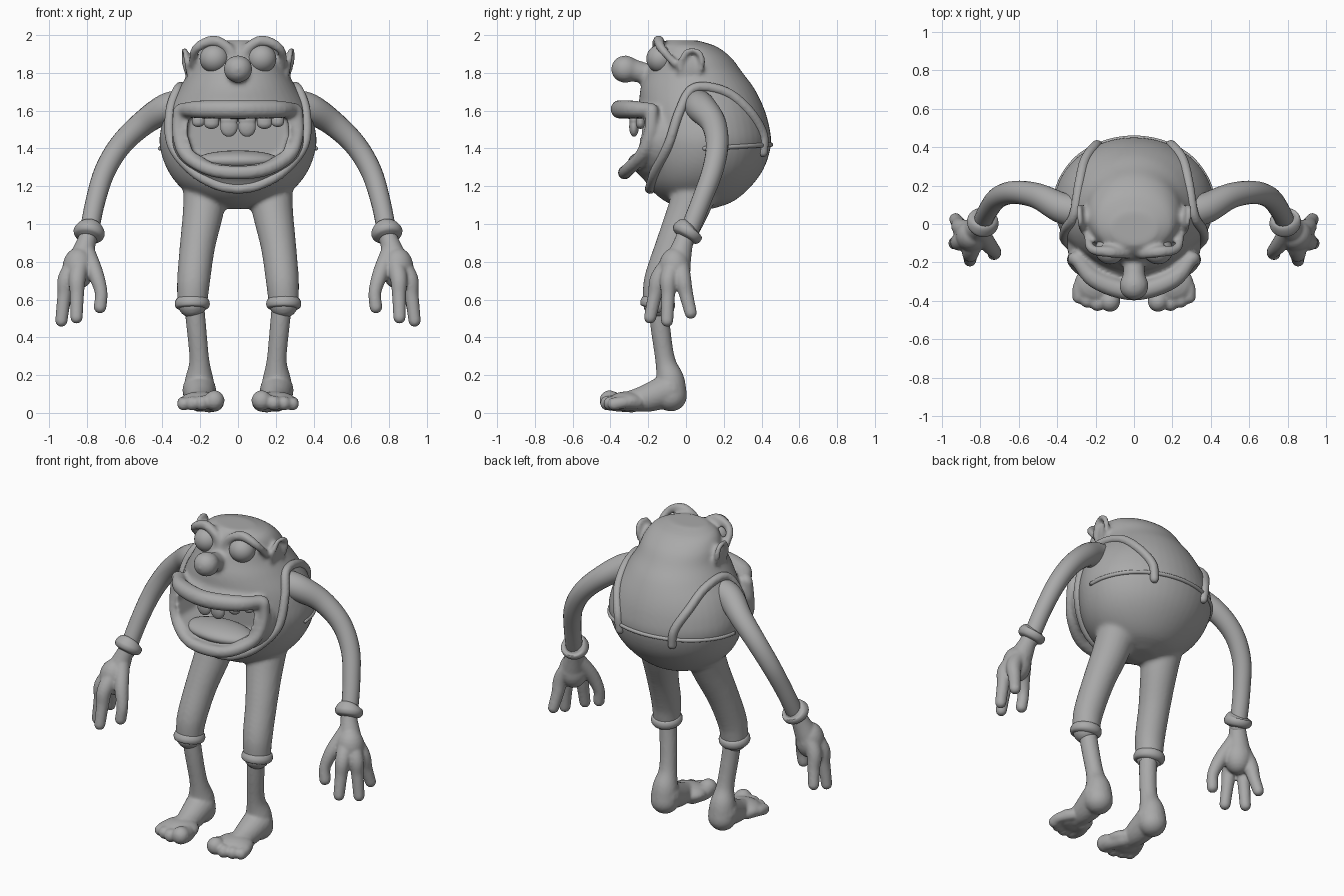
import bpy, bmesh, math
from mathutils import Vector, Matrix

cube = bpy.data.objects.get("Cube")
if cube:
    bpy.data.objects.remove(cube, do_unlink=True)

GREY = (0.4, 0.4, 0.4, 1)
clay = bpy.data.materials.new("clay_grey")
clay.use_nodes = True
clay.diffuse_color = GREY
clay.node_tree.nodes["Principled BSDF"].inputs["Base Color"].default_value = GREY


def spline(rows, steps=6):
    """Smooth curve through rows of any width."""
    p = [Vector(r) for r in rows]
    p = [p[0] * 2 - p[1]] + p + [p[-1] * 2 - p[-2]]
    out = []
    for a, b, c, d in zip(p, p[1:], p[2:], p[3:]):
        for i in range(steps):
            t = i / steps
            out.append(b + (c - a) * (t / 2) + (a * 2 - b * 5 + c * 4 - d) * (t * t / 2)
                       + (b * 3 - a - c * 3 + d) * (t ** 3 / 2))
    return out + [p[-2]]


def skin(bm, rings):
    """Closed shell through a list of point rings."""
    vs = [[bm.verts.new(q) for q in ring] for ring in rings]
    n = len(vs[0])
    for a, b in zip(vs, vs[1:]):
        for i in range(n):
            j = (i + 1) % n
            bm.faces.new((a[i], a[j], b[j], b[i]))
    bm.faces.new(vs[0][::-1])
    bm.faces.new(vs[-1])


def ball(bm, center, scale, seg=24):
    m = Matrix.Translation(center) @ Matrix.Diagonal((*scale, 1))
    bmesh.ops.create_uvsphere(bm, u_segments=seg, v_segments=seg // 2, radius=1, matrix=m)


def tube(bm, rows, round_ends=True, n=20):
    """Tapered tube through (x, y, z, radius) rows."""
    pts = spline(rows)
    pos = [Vector(q[:3]) for q in pts]
    side, rings = Vector((0.31, 0.95, 0.05)), []
    for i, q in enumerate(pts):
        t = (pos[min(i + 1, len(pos) - 1)] - pos[max(i - 1, 0)]).normalized()
        side = (side - t * side.dot(t)).normalized()
        up = t.cross(side)
        rings.append([pos[i] + (side * math.cos(a) + up * math.sin(a)) * q[3]
                      for a in (math.tau * k / n for k in range(n))])
    skin(bm, rings)
    if round_ends:
        for q in (pts[0], pts[-1]):
            ball(bm, q[:3], [q[3]] * 3, 16)


def flip(rows):
    return [(-r[0], *r[1:]) for r in rows]


def both(bm, rows):
    tube(bm, rows)
    tube(bm, flip(rows))


def across(bm, rows):
    """Tube that runs from the left side over x = 0 to the right side."""
    tube(bm, rows + flip(rows[:-1])[::-1])


def finish(name, bm, voxel=0, smooth=0, mirror=False, cutter=None):
    bmesh.ops.recalc_face_normals(bm, faces=bm.faces[:])
    for f in bm.faces:
        f.smooth = True
    me = bpy.data.meshes.new(name)
    bm.to_mesh(me)
    bm.free()
    me.materials.append(clay)
    ob = bpy.data.objects.new(name, me)
    bpy.context.collection.objects.link(ob)

    def remesh():
        m = ob.modifiers.new("fuse", "REMESH")
        m.mode, m.voxel_size, m.use_smooth_shade = "VOXEL", voxel, True
    if voxel:
        remesh()
    if cutter:
        m = ob.modifiers.new("mouth_hole", "BOOLEAN")
        m.operation, m.object, m.solver = "DIFFERENCE", cutter, "EXACT"
        remesh()
    if smooth:
        m = ob.modifiers.new("soften", "SMOOTH")
        m.factor, m.iterations = 0.5, smooth
    if mirror:
        ob.modifiers.new("mirror", "MIRROR")
    return ob


# Mouth cutter
half = [(0, 1.555), (.2, 1.56), (.26, 1.565), (.27, 1.48), (.24, 1.385), (.14, 1.325), (0, 1.31)]
outline = half + [(-x, z) for x, z in half[-2:0:-1]]
bm = bmesh.new()
skin(bm, [[(x, y, z) for x, z in outline] for y in (-.6, -.06)])
cutter = finish("mouth_cutter", bm)
cutter.hide_render = True
cutter.hide_set(True)

# Torso and head profile: height, half width, front y, back y
profile = spline([
    (1.08, .07, .0, .14), (1.12, .2, -.11, .25), (1.2, .31, -.2, .345), (1.3, .38, -.24, .415),
    (1.42, .415, -.25, .45), (1.52, .405, -.25, .44), (1.62, .37, -.25, .41), (1.72, .31, -.24, .36),
    (1.8, .265, -.21, .3), (1.88, .24, -.18, .24), (1.94, .2, -.15, .16), (1.972, .12, -.11, .06)])


def surf(deg, z, lift=0.0):
    """Point on the torso at an angle around it and a height."""
    row = min(profile, key=lambda r: abs(r[0] - z))
    a, cy, ry = math.radians(deg), (row[2] + row[3]) / 2, (row[3] - row[2]) / 2
    return ((row[1] + lift) * math.cos(a), cy + (ry + lift) * math.sin(a), z)


bm = bmesh.new()
skin(bm, [[surf(k * 7.5, r[0]) for k in range(48)] for r in profile])
ball(bm, (0, -.12, 1.45), (.35, .2, .25), 32)
# Lips
across(bm, [(.3, -.18, 1.605, .036), (.2, -.29, 1.607, .048), (0, -.35, 1.607, .05)])
across(bm, [(.31, -.18, 1.6, .035), (.315, -.19, 1.48, .035), (.275, -.235, 1.365, .035),
            (.15, -.305, 1.29, .036), (0, -.325, 1.272, .037)])
# Nose
tube(bm, [(0, -.1, 1.78, .06), (0, -.2, 1.795, .055), (0, -.3, 1.818, .062)])
ball(bm, (0, -.322, 1.82), (.077, .075, .073))
# Brows, ears and thighs
both(bm, [(.245, -.06, 1.85, .02), (.22, -.13, 1.93, .025), (.13, -.145, 1.97, .03),
          (.05, -.155, 1.93, .027), (.02, -.16, 1.87, .025)])
for s in (1, -1):
    ball(bm, (.25 * s, .03, 1.83), (.03, .05, .07))
both(bm, [(.25, -.02, 1.77, .018), (.27, -.03, 1.85, .016), (.28, .01, 1.915, .016),
          (.285, .07, 1.905, .017), (.28, .085, 1.84, .017), (.255, .05, 1.77, .017)])
both(bm, [(.17, .06, 1.2, .12), (.185, .005, 1.06, .108), (.215, -.07, .88, .094),
          (.235, -.135, .7, .088), (.242, -.15, .58, .08)])
finish("body", bm, 0.011, 5, cutter=cutter)

# Overall straps around the arms, bib edge and back waistband
bm = bmesh.new()
strap = [(-90, 1.185), (-70, 1.205), (-50, 1.28), (-33, 1.42), (-20, 1.6), (-3, 1.72),
         (28, 1.7), (48, 1.6), (61, 1.48), (63, 1.38)]
both(bm, [(*surf(a, z, .003), .027) for a, z in strap])
finish("overall_straps", bm, 0.009, 4)
bm = bmesh.new()
waist = [(*surf(a, 1.4 + .02 * math.sin(math.radians(a)), -.001), .012) for a in range(0, 181, 15)]
tube(bm, waist)
finish("waistband_edge", bm)

# Eyes
bm = bmesh.new()
for s in (1, -1):
    ball(bm, (.125 * s, -.135, 1.875), (.078, .075, .075), 32)
finish("eyes", bm)

# Teeth and tongue
bm = bmesh.new()
for x, w, h in ((.048, .048, .05), (.14, .042, .03), (.21, .035, .025)):
    ball(bm, (x, -.28 + 2 * x * x, 1.565 - h), (w, .026, h * 1.1), 20)
    ball(bm, (x, -.28 + 2 * x * x, 1.55), (w, .026, .03), 20)
finish("upper_teeth", bm, 0.006, 4, mirror=True)
bm = bmesh.new()
ball(bm, (0, -.18, 1.335), (.225, .125, .055), 32)
finish("tongue", bm)

# Arms
bm = bmesh.new()
tube(bm, [(.28, .06, 1.63, .085), (.38, .085, 1.61, .08), (.5, .145, 1.535, .067),
          (.62, .165, 1.42, .06), (.705, .14, 1.28, .056), (.755, .08, 1.12, .052),
          (.785, .02, .97, .05), (.79, .0, .92, .045)])
finish("arms", bm, mirror=True)

# Rolled cuffs on wrists and trouser legs
bm = bmesh.new()
tube(bm, [(.782, .03, .985, .05), (.784, .02, .975, .074), (.788, .008, .955, .083),
          (.792, -.004, .935, .074), (.794, -.01, .925, .05)], False, 28)
finish("wrist_cuffs", bm, mirror=True)
bm = bmesh.new()
tube(bm, [(.242, -.145, .612, .07), (.242, -.147, .6, .086), (.242, -.15, .577, .093),
          (.242, -.153, .555, .084), (.242, -.155, .545, .05)], False, 28)
finish("trouser_cuffs", bm, mirror=True)

# Hands with three fingers and a thumb
bm = bmesh.new()
tube(bm, [(.79, .0, .95, .045), (.81, -.02, .88, .055), (.84, -.05, .78, .075)])
ball(bm, (.845, -.06, .765), (.085, .085, .11))
for kx, ky, tx, ty, tz in ((.85, -.14, .855, -.19, .505), (.905, -.09, .935, -.1, .488),
                           (.9, -.02, .93, .025, .53)):
    tube(bm, [(.82, -.04, .84, .05), (kx, ky, .72, .046), ((kx + tx) / 2, (ky + ty) / 2, .62, .037),
              (tx, ty, tz, .033)])
tube(bm, [(.8, -.04, .85, .045), (.755, -.11, .74, .042), (.725, -.145, .64, .034), (.73, -.155, .56, .034)])
finish("hands", bm, 0.008, 5, mirror=True)

# Shins and bare feet
bm = bmesh.new()
tube(bm, [(.238, -.15, .62, .055), (.22, -.135, .45, .052), (.205, -.11, .28, .053),
          (.205, -.085, .18, .075), (.205, -.08, .1, .085)])
ball(bm, (.205, -.08, .09), (.085, .085, .082))
tube(bm, [(.205, -.09, .12, .09), (.2, -.2, .08, .075), (.2, -.28, .065, .058)])
ball(bm, (.195, -.31, .062), (.115, .1, .052))
for x, y, r in ((.125, -.405, .054), (.19, -.415, .04), (.243, -.4, .038), (.288, -.38, .035)):
    tube(bm, [(x * .6 + .08, y + .12, .055, r), (x, y + .05, .055, r * .9), (x, y, r + .012, r)])
finish("feet", bm, 0.009, 4, mirror=True)
